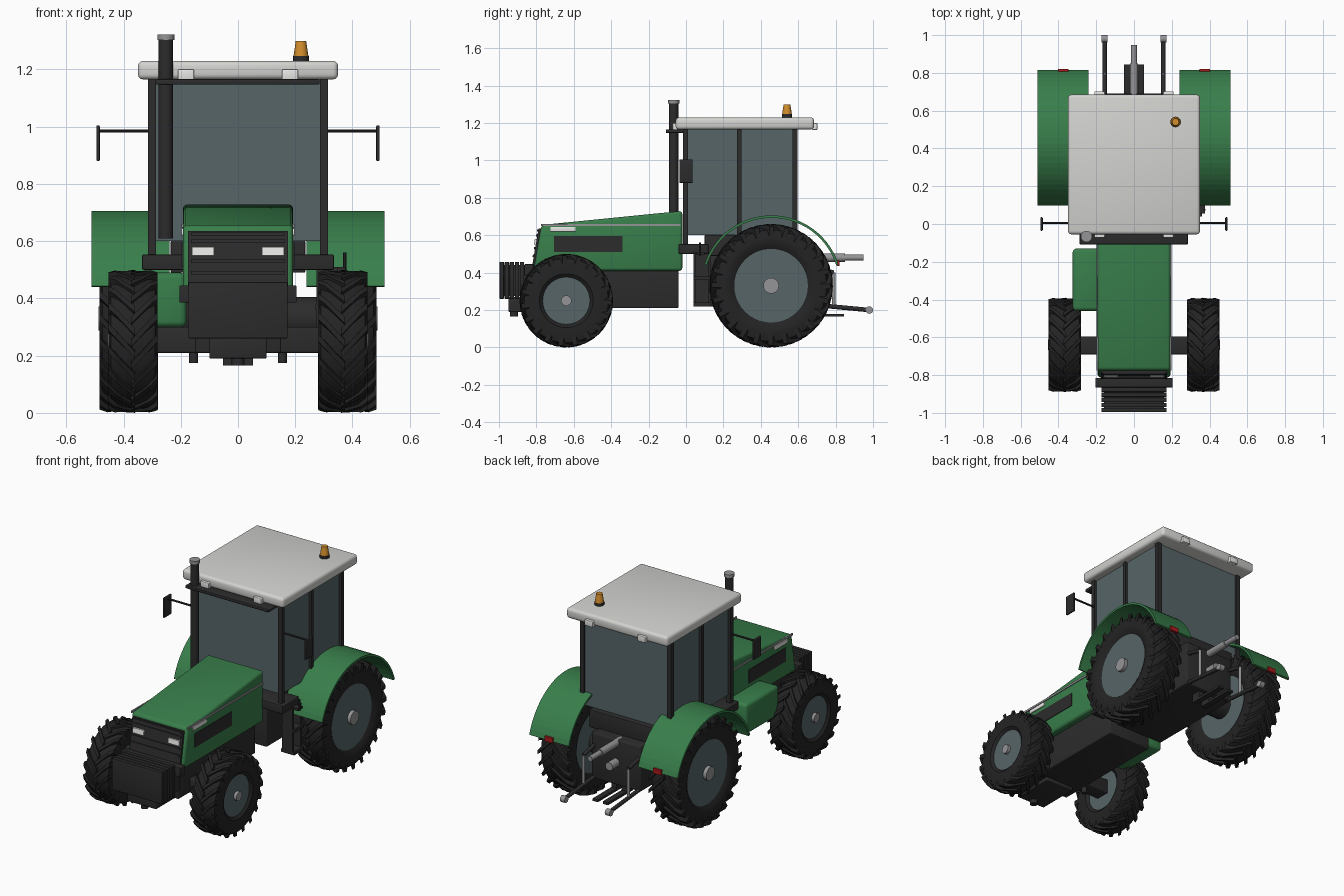
import bpy, bmesh
from math import sin, cos, pi, radians
from mathutils import Vector

cube = bpy.data.objects.get("Cube")
if cube:
    bpy.data.objects.remove(cube, do_unlink=True)


def material(name, r, g, b):
    m = bpy.data.materials.new(name)
    m.use_nodes = True
    m.diffuse_color = (r, g, b, 1)
    m.node_tree.nodes["Principled BSDF"].inputs["Base Color"].default_value = (r, g, b, 1)
    return m


GREEN = material("green paint", .04, .21, .07)
DARK = material("dark plastic", .025, .025, .025)
RUBBER = material("tyre rubber", .017, .017, .017)
SLATE = material("slate glass and rims", .095, .13, .14)
WHITE = material("roof white", .65, .65, .63)
LAMP = material("lamp white", .8, .8, .78)
METAL = material("metal grey", .3, .3, .31)
AMBER = material("amber", .65, .27, .025)
RED = material("red", .4, .01, .012)


def finish(name, bm, mat, smooth=False):
    bmesh.ops.recalc_face_normals(bm, faces=bm.faces)
    me = bpy.data.meshes.new(name)
    bm.to_mesh(me)
    bm.free()
    me.materials.append(mat)
    ob = bpy.data.objects.new(name, me)
    bpy.context.collection.objects.link(ob)
    if smooth:
        bpy.ops.object.select_all(action='DESELECT')
        bpy.context.view_layer.objects.active = ob
        ob.select_set(True)
        bpy.ops.object.shade_smooth_by_angle(angle=radians(35))
    return ob


def prism(name, pts, x0, x1, mat, bevel=0):
    """Side outline of (y, z) points pulled across x."""
    bm = bmesh.new()
    a, b = [[bm.verts.new((x, y, z)) for y, z in pts] for x in (x0, x1)]
    bm.faces.new(a)
    bm.faces.new(b)
    for i in range(len(pts)):
        j = (i + 1) % len(pts)
        bm.faces.new((a[i], a[j], b[j], b[i]))
    if bevel:
        bmesh.ops.bevel(bm, geom=bm.edges[:], offset=bevel, segments=3, profile=.5, affect='EDGES')
    return finish(name, bm, mat, bool(bevel))


def box(name, x, y, z, mat, bevel=0):
    """Box from (low, high) pairs."""
    outline = [(y[0], z[0]), (y[1], z[0]), (y[1], z[1]), (y[0], z[1])]
    return prism(name, outline, x[0], x[1], mat, bevel)


def around(c, half):
    return (c - half, c + half)


def rod(name, p, q, r, mat, r2=None, seg=20):
    p, q = Vector(p), Vector(q)
    bm = bmesh.new()
    bmesh.ops.create_cone(bm, cap_ends=True, segments=seg, radius1=r,
                          radius2=r if r2 is None else r2, depth=(q - p).length)
    bm.transform((q - p).to_track_quat('Z', 'Y').to_matrix().to_4x4())
    bmesh.ops.translate(bm, verts=bm.verts, vec=(p + q) / 2)
    return finish(name, bm, mat, True)


def wheel(name, side, cx, cy, R, h, rim, hub, lugs):
    def place(u, r, a):
        return (side * (cx + u), cy - r * sin(a), R + r * cos(a))

    # Turned tyre carcass
    half = [(.8, rim), (.97, rim * 1.15), (1, R * .78), (.9, R * .9), (.6, R * .945)]
    outline = [(-u * h, r) for u, r in half] + [(u * h, r) for u, r in reversed(half)]
    bm = bmesh.new()
    n = 48
    rings = [[bm.verts.new(place(u, r, 2 * pi * k / n)) for u, r in outline] for k in range(n)]
    for k in range(n):
        a, b = rings[k], rings[(k + 1) % n]
        for i in range(len(outline)):
            j = (i + 1) % len(outline)
            bm.faces.new((a[i], a[j], b[j], b[i]))
    finish(name + "_tyre", bm, RUBBER, True)

    # Slanted tread bars, staggered left and right
    bm = bmesh.new()
    w, skew = .013 / R, .11 / R * h / .1
    for k in range(lugs):
        for d in (-1, 1):
            base = 2 * pi * (k + .25 * d) / lugs
            prev = None
            for t, low, high in ((-.08, .93, 1), (.72, .92, .995), (1, .8, .965)):
                a = base - skew * t
                ring = [bm.verts.new(place(d * t * h, r * R, a + e * w))
                        for r, e in ((low, -1.3), (low, 1.3), (high, 1), (high, -1))]
                if prev:
                    for i in range(4):
                        j = (i + 1) % 4
                        bm.faces.new((prev[i], prev[j], ring[j], ring[i]))
                else:
                    bm.faces.new(ring)
                prev = ring
            bm.faces.new(prev)
    finish(name + "_tread", bm, RUBBER)

    rod(name + "_rim", place(-h * .8, 0, 0), place(h * .82, 0, 0), rim * 1.01, SLATE, seg=40)
    rod(name + "_hub", place(0, 0, 0), place(h * 1.04, 0, 0), hub, METAL)


def fender(name, side):
    bm = bmesh.new()
    n = 28
    rings = []
    for k in range(n + 1):
        a = radians(17.5 + 145 * k / n)
        rings.append([bm.verts.new((side * x, .457 + r * cos(a), .33 + r * sin(a)))
                      for x, r in ((.24, .363), (.24, .376), (.512, .376), (.512, .363))])
    for a, b in zip(rings, rings[1:]):
        for i in range(4):
            j = (i + 1) % 4
            bm.faces.new((a[i], a[j], b[j], b[i]))
    bm.faces.new(rings[0])
    bm.faces.new(rings[-1])
    finish(name, bm, GREEN)


# Bonnet, sloped grille and lights
prism("bonnet", [(-.815, .41), (-.773, .655), (-.02, .73), (-.02, .41)], -.193, .193, GREEN, .016)


def grille_y(z):
    return -.815 + (z - .41) * .17


def sloped_plate(name, x, z, out, mat):
    pts = [(grille_y(z[0]) - out, z[0]), (grille_y(z[1]) - out, z[1]),
           (grille_y(z[1]) + .01, z[1]), (grille_y(z[0]) + .01, z[0])]
    prism(name, pts, x[0], x[1], mat)


sloped_plate("grille", (-.175, .175), (.41, .635), .012, DARK)
for z in (.49, .53, .60, .625):
    sloped_plate("grille_slat", (-.165, .165), (z - .006, z + .006), .018, DARK)

# Engine, chassis and axles
box("engine_block", (-.15, .15), (-.8, -.04), (.21, .42), DARK, .006)
box("transmission", (-.17, .17), (.04, .69), (.22, .5), DARK, .006)
box("front_axle", (-.3, .3), (-.69, -.595), (.21, .3), DARK, .006)
rod("rear_axle", (-.3, .455, .33), (.3, .455, .33), .075, DARK)
box("front_bumper", (-.205, .205), (-.865, -.815), (.385, .445), DARK, .004)
box("weight_carrier", (-.1, .1), (-.95, -.68), (.19, .27), DARK, .006)
box("weight_core", (-.16, .16), (-.99, -.8), (.275, .44), DARK)
for i in range(5):
    y = -.985 + .027 * i
    box("front_weight", (-.173, .173), (y - .0115, y + .0115), (.26, .457), DARK, .003)
rod("tow_pin", (0, -.92, .165), (0, -.92, .2), .022, DARK)
box("fuel_tank", (-.325, -.18), (-.46, -.13), (.3, .49), GREEN, .02)

# Cab
box("cab_floor", (-.335, .335), (-.04, .12), (.5, .553), DARK, .004)
box("cab_rear_floor", (-.235, .235), (.1, .62), (.49, .601), DARK, .004)
box("cab_glass", (-.298, .298), (0, .585), (.6, 1.166), SLATE)
box("cab_roof", (-.35, .35), (-.055, .685), (1.165, 1.23), WHITE, .018)
box("sun_visor", (-.288, .285), (-.108, .01), (1.147, 1.166), DARK, .004)

# Exhaust stack and beacon
rod("exhaust_stack", (-.252, -.066, .61), (-.252, -.066, 1.305), .025, DARK)
rod("exhaust_cap", (-.252, -.066, 1.303), (-.252, -.066, 1.322), .03, METAL)
rod("beacon_base", (.22, .54, 1.225), (.22, .54, 1.247), .028, DARK)
rod("beacon_lamp", (.22, .54, 1.247), (.22, .54, 1.3), .026, AMBER, .018)

# Steps on the left
for y in (.045, .125):
    box("step_upright", (.29, .35), around(y, .006), (.22, .51), DARK)
for z in (.23, .37):
    box("step_tread", (.27, .36), (.04, .13), (z - .01, z + .01), DARK)
box("step_back", (.275, .29), (.04, .13), (.22, .51), DARK)
rod("grab_handle", (.373, .075, .49), (.373, .075, .56), .006, DARK, seg=10)
box("handle_bracket", (.33, .375), (.055, .1), (.495, .51), DARK)

# Rear linkage centre parts
rod("top_link_barrel", (0, .64, .48), (0, .85, .48), .022, METAL)
rod("top_link", (0, .84, .48), (0, .948, .48), .016, METAL)
rod("drive_shaft", (0, .68, .36), (0, .76, .36), .025, METAL)

# Mirrored parts
for s, tag in ((1, "left_"), (-1, "right_")):
    wheel(tag + "front_wheel", s, .367, -.64, .25, .086, .125, .028, 19)
    wheel(tag + "rear_wheel", s, .382, .455, .33, .102, .195, .042, 24)
    fender(tag + "fender", s)
    box(tag + "tail_lamp", around(s * .375, .028), (.806, .821), (.435, .465), RED)
    sloped_plate(tag + "headlight", around(s * .122, .038), (.55, .58), .022, LAMP)
    box(tag + "bonnet_vent", around(s * .193, .004), (-.705, -.34), (.51, .595), DARK)
    box(tag + "marker_lamp", around(s * .193, .006), (-.725, -.59), (.62, .645), LAMP, .003)
    box(tag + "trim_strip", around(s * .194, .004), (-.775, -.03), (.648, .66), METAL)
    for y, half, low in ((-.003, .014, .55), (.285, .011, .6), (.583, .014, .55)):
        box(tag + "cab_pillar", around(s * .301, .014), around(y, half), (low, 1.168), DARK)
    for y, part in ((-.058, "front"), (.688, "rear")):
        box(tag + part + "_work_lamp", around(s * .182, .028), around(y, .014), (1.163, 1.2), LAMP, .004)
    rod(tag + "mirror_arm", (s * .3, .005, .985), (s * .49, .005, .985), .006, DARK, seg=10)
    box(tag + "mirror", around(s * .489, .006), around(0, .036), (.88, 1.005), DARK, .004)
    rod(tag + "steering_knuckle", (s * .155, -.64, .175), (s * .155, -.64, .25), .016, DARK)
    rod(tag + "lower_link", (s * .155, .66, .23), (s * .155, .98, .2), .012, DARK)
    rod(tag + "link_ball", (s * .155 - .016, .98, .2), (s * .155 + .016, .98, .2), .02, METAL)
    rod(tag + "lift_rod", (s * .155, .79, .21), (s * .155, .79, .4), .009, METAL)
    rod(tag + "lift_arm", (s * .155, .66, .43), (s * .155, .79, .4), .012, DARK)
    box(tag + "drawbar", around(s * .035, .018), (.6, .845), (.165, .18), DARK)
    box(tag + "drawbar_hanger", around(s * .035, .018), (.6, .66), (.165, .24), DARK)
